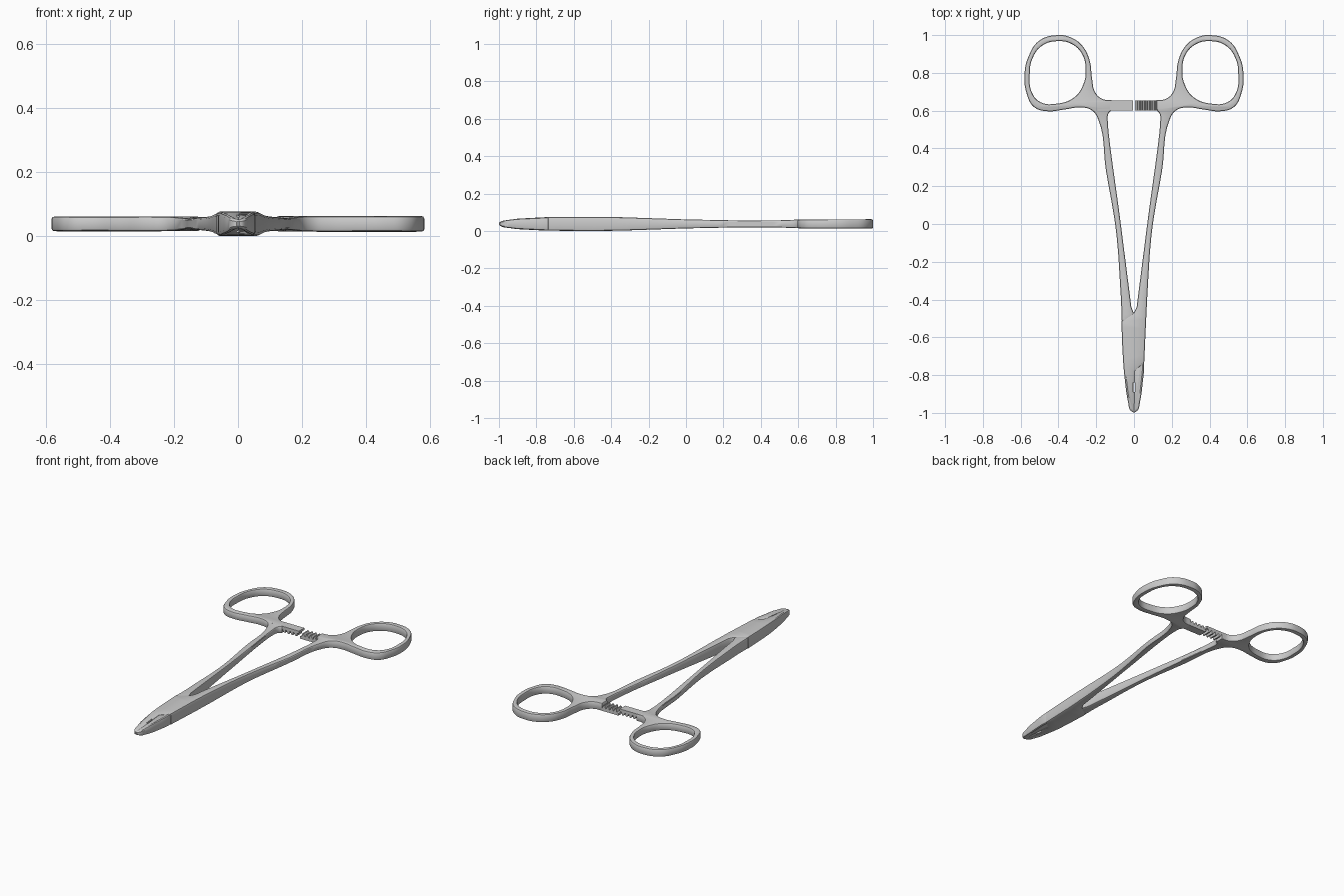
import bpy, bmesh

if "Cube" in bpy.data.objects:
    bpy.data.objects.remove(bpy.data.objects["Cube"])

MID = 0.038      # height of the middle plane
BEV = 0.009      # chamfer of all outlines
HALF = 0.03      # raw half thickness before tapering

# half thickness along the length (y, half thickness)
TAPER = [(-1.0, .009), (-.975, .018), (-.9, .028), (-.75, .036), (-.5, .038), (-.35, .036),
         (0, .024), (.3, .018), (.5, .019), (.62, .024), (1.0, .025)]


def half_at(y):
    y = max(-1, min(1, y))
    for (y0, h0), (y1, h1) in zip(TAPER, TAPER[1:]):
        if y <= y1:
            return h0 + (h1 - h0) * (y - y0) / (y1 - y0)
    return TAPER[-1][1]


def finish(ob, angle=0.55):
    bpy.ops.object.select_all(action='DESELECT')
    ob.select_set(True)
    bpy.context.view_layer.objects.active = ob
    bpy.ops.object.shade_smooth_by_angle(angle=angle)


def plate(name, outlines, scale=1.0):
    """Chamfered plate from closed outlines; a third value of 1 marks a sharp corner."""
    cu = bpy.data.curves.new(name, 'CURVE')
    cu.dimensions, cu.fill_mode = '2D', 'BOTH'
    cu.resolution_u = 6
    cu.bevel_depth, cu.bevel_resolution = BEV, 1
    cu.extrude, cu.offset = HALF - BEV, -BEV
    for pts in outlines:
        sp = cu.splines.new('BEZIER')
        sp.bezier_points.add(len(pts) - 1)
        sp.use_cyclic_u = True
        for bp, p in zip(sp.bezier_points, pts):
            bp.co = (p[0], p[1], 0)
            kind = 'VECTOR' if len(p) > 2 else 'AUTO'
            bp.handle_left_type = bp.handle_right_type = kind
    tmp = bpy.data.objects.new(name + "_curve", cu)
    bpy.context.collection.objects.link(tmp)
    dg = bpy.context.evaluated_depsgraph_get()
    me = bpy.data.meshes.new_from_object(tmp.evaluated_get(dg))
    bpy.data.objects.remove(tmp)
    bm = bmesh.new()
    bm.from_mesh(me)
    bmesh.ops.remove_doubles(bm, verts=bm.verts, dist=0.0002)
    for v in bm.verts:
        v.co.z = MID + v.co.z / HALF * half_at(v.co.y) * scale
    bmesh.ops.recalc_face_normals(bm, faces=bm.faces)
    bm.to_mesh(me)
    bm.free()
    me.name = name
    ob = bpy.data.objects.new(name, me)
    bpy.context.collection.objects.link(ob)
    finish(ob)
    return ob


def prism(name, profile, y0, y1):
    """Extrude an xz profile along y."""
    bm = bmesh.new()
    f = bm.faces.new([bm.verts.new((x, y0, z)) for x, z in profile])
    ext = bmesh.ops.extrude_face_region(bm, geom=[f])
    for v in ext['geom']:
        if isinstance(v, bmesh.types.BMVert):
            v.co.y = y1
    bmesh.ops.recalc_face_normals(bm, faces=bm.faces)
    me = bpy.data.meshes.new(name)
    bm.to_mesh(me)
    bm.free()
    ob = bpy.data.objects.new(name, me)
    bpy.context.collection.objects.link(ob)
    return ob


def flip(pts):
    return [(-p[0], *p[1:]) for p in pts]


# Shared handle outline: finger ring and outer shank edge, then inner edge back up
outer = [(.40, 1.0), (.50, .972), (.557, .89), (.58, .79), (.568, .69), (.53, .62), (.46, .597),
         (.37, .606), (.28, .617), (.225, .603), (.192, .56), (.148, .28), (.1, 0),
         (.086, -.13), (.075, -.3), (.067, -.45)]
inner = [(.014, -.44, 1), (.07, 0), (.139, .545), (.135, .585), (.118, .602, 1),
         (.118, .655, 1), (.17, .663), (.207, .70), (.222, .77), (.236, .87),
         (.275, .945), (.335, .988)]
hole = [(.40, .968), (.485, .945), (.538, .875), (.552, .79), (.54, .695), (.495, .645),
        (.41, .637), (.32, .668), (.268, .74), (.256, .82), (.275, .90), (.33, .953)]

# Right handle runs through the box joint into the left jaw
through = [(.054, -.735, 1), (.005, -.78, 1), (.005, -.999, 1), (-.018, -.988), (-.032, -.94),
           (-.048, -.83), (-.058, -.72), (-.067, -.515, 1), (0, -.468, 1)]
right_handle = plate("right_handle_and_left_jaw", [outer + through + inner, hole])

# Left handle tucks in under the joint seam
tuck = [(.067, -.51, 1), (.02, -.54, 1), (0, -.475, 1)]
plate("left_handle", [flip(outer + tuck + inner), flip(hole)], 0.94)

# Right jaw comes out of the joint on the other side
right_jaw = plate("right_jaw", [[(.046, -.70, 1), (.053, -.75), (.046, -.84), (.032, -.94),
                                 (.018, -.988), (-.005, -.999, 1), (-.005, -.70, 1)]], 0.96)

# Narrow slot between the jaws
cutter = prism("slot_cutter", [(-.004, -.1), (.004, -.1), (.004, .2), (-.004, .2)], -.89, -.84)
cutter.hide_render = True
cutter.hide_viewport = True
for ob in (right_handle, right_jaw):
    mod = ob.modifiers.new("slot", 'BOOLEAN')
    mod.operation, mod.solver, mod.object = 'DIFFERENCE', 'EXACT', cutter

# Ratchet arms: teeth up on the right, teeth down on the left
rack = [(.19, .016), (.004, .016), (.004, .03)]
for i in range(4):
    x = .016 + i * .026
    rack += [(x, .034), (x + .004, .052), (x + .012, .052), (x + .022, .034)]
rack += [(.125, .034), (.13, .058), (.19, .058)]
prism("right_ratchet", rack, .602, .655)
prism("left_ratchet", [(-x, 2 * MID - z) for x, z in rack], .602, .655)
